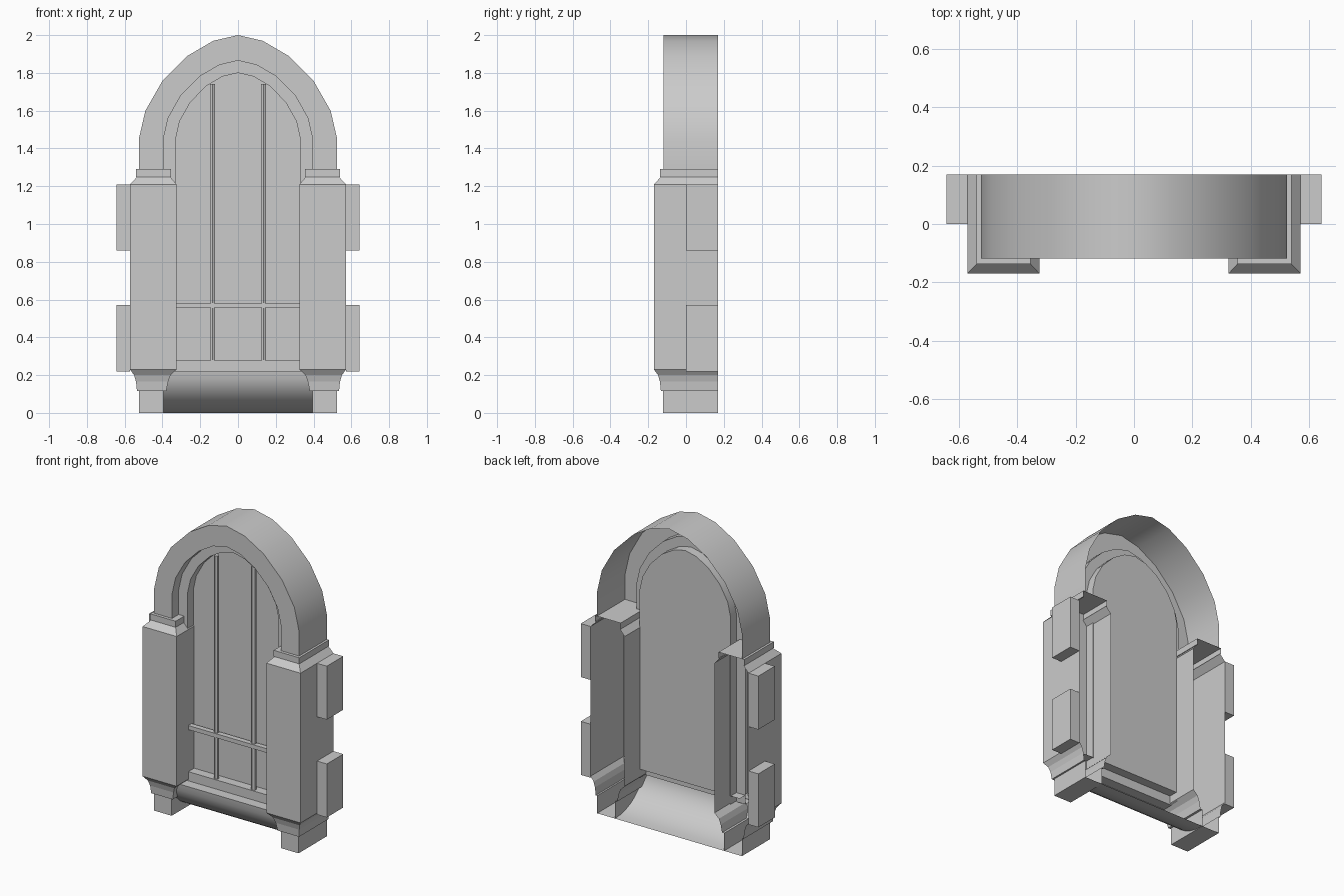
import bpy, bmesh, math

if "Cube" in bpy.data.objects:
    bpy.data.objects.remove(bpy.data.objects["Cube"])

BACK, FRONT, STEP, PANE = 0.17, -0.118, -0.05, 0.01
SPRING = 1.45


def make(name, rows, smooth=False, caps=()):
    """Skin consecutive rows of points; caps lists rows to fill with a face."""
    bm = bmesh.new()
    vs = [[bm.verts.new(p) for p in row] for row in rows]
    for a, b in zip(vs, vs[1:]):
        for i in range(len(a) - 1):
            bm.faces.new((a[i], a[i + 1], b[i + 1], b[i]))
    for c in caps:
        bm.faces.new(vs[c])
    bmesh.ops.remove_doubles(bm, verts=bm.verts, dist=1e-5)
    bmesh.ops.recalc_face_normals(bm, faces=bm.faces)
    me = bpy.data.meshes.new(name)
    bm.to_mesh(me)
    bm.free()
    ob = bpy.data.objects.new(name, me)
    bpy.context.collection.objects.link(ob)
    if smooth:
        bpy.context.view_layer.objects.active = ob
        ob.select_set(True)
        bpy.ops.object.shade_smooth_by_angle(angle=math.radians(32))
        ob.select_set(False)
    return ob


def box(name, x0, x1, y0, y1, z0, z1):
    bpy.ops.mesh.primitive_cube_add(size=1, location=((x0 + x1) / 2, (y0 + y1) / 2, (z0 + z1) / 2))
    ob = bpy.context.object
    ob.name = name
    ob.scale = (abs(x1 - x0), y1 - y0, z1 - z0)
    ob.select_set(False)


# Right half of the arch curve as unit fractions, mirrored for the left
HALF = [(1, 0), (.935, .27), (.765, .555), (.51, .80), (.25, .945)]
UNIT = HALF + [(0, 1)] + [(-u, v) for u, v in reversed(HALF)]


def arch(rx, rz, y, foot):
    pts = [(rx * u, y, SPRING + rz * v) for u, v in UNIT]
    return [(rx, y, foot)] + pts + [(-rx, y, foot)]


# Arch surround: outer shell, front face, and return into the opening
make("arch_surround", [arch(.525, .55, BACK, 1.29), arch(.525, .55, FRONT, 1.29),
                       arch(.395, .415, FRONT, 1.29), arch(.395, .415, STEP, 1.29)], True)

# Stepped frame running down the jambs behind the pillars
make("window_frame", [arch(.395, .415, STEP, .22), arch(.33, .35, STEP, .22),
                      arch(.33, .35, PANE, .22)], True)

# Window pane
pane = make("window_pane", [arch(.33, .35, PANE, .28)], caps=(0,))
if pane.data.polygons[0].normal.y > 0:
    pane.data.flip_normals()

# Pillar levels: height, outer/front inset, inner inset
LEVELS = [(0, .048, .07), (.115, .048, .07), (.115, .037, .055), (.165, .032, .045),
          (.20, .022, .032), (.23, 0, 0), (1.21, 0, 0), (1.25, .038, .035),
          (1.25, .032, .03), (1.29, .032, .03)]

for side, s in (("right", 1), ("left", -1)):
    rows = []
    for z, o, i in LEVELS:
        xo, xi, yf = .572 - o, .325 + i, -.17 + o
        rows.append([(s * xo, BACK, z), (s * xo, yf, z), (s * xi, yf, z), (s * xi, BACK, z)])
    make("pillar_" + side, rows, caps=(0, -1))
    # Side blocks
    for label, z0, z1 in (("lower", .22, .57), ("upper", .86, 1.21)):
        box(f"side_block_{label}_{side}", s * .572, s * .643, 0, BACK, z0, z1)
    # Upright bar
    bpy.ops.mesh.primitive_cylinder_add(vertices=6, radius=.016, depth=1.46,
                                        location=(s * .135, -.03, 1.01))
    bpy.context.object.name = "upright_bar_" + side
    bpy.context.object.select_set(False)

# Cross bar
box("cross_bar", -.325, .325, -.05, -.015, .555, .582)

# Sill: stepped top and a rounded corbel sweeping to the back
prof = [(PANE, .28), (STEP, .28), (STEP, .22)]
for k in range(9):
    t = math.radians(90 * k / 8)
    prof.append((BACK - (BACK - FRONT) * math.cos(t), .22 * (1 - math.sin(t))))
sill = make("sill", [[(x, y, z) for y, z in prof] for x in (-.395, .395)], True)
if sill.data.polygons[0].normal.z < 0:
    sill.data.flip_normals()
